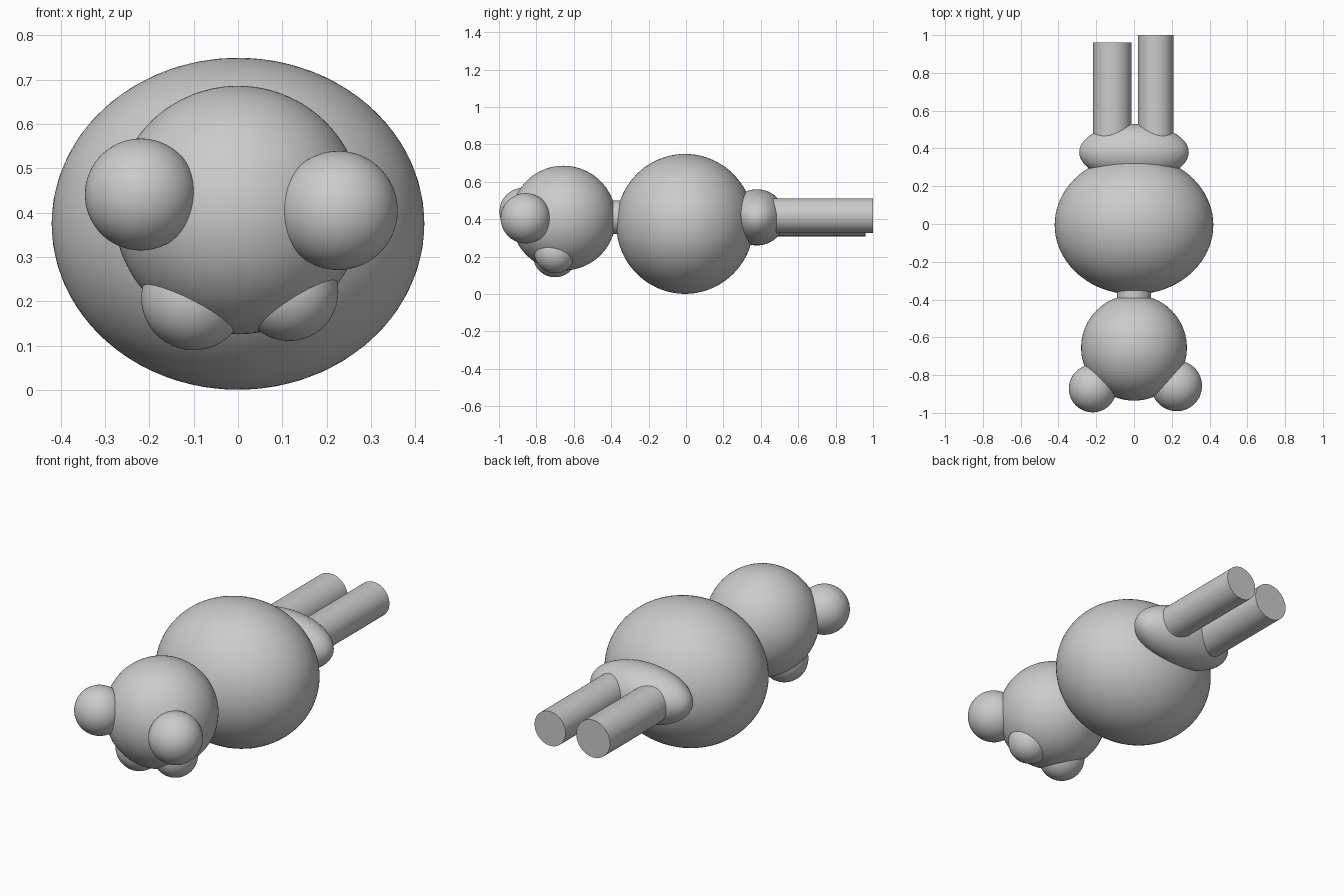
import bpy
import math

cube = bpy.data.objects.get("Cube")
if cube:
    bpy.data.objects.remove(cube, do_unlink=True)

grey = bpy.data.materials.new("plain grey")
grey.use_nodes = True
COLOUR = (0.6, 0.6, 0.6, 1)
grey.diffuse_color = COLOUR
grey.node_tree.nodes["Principled BSDF"].inputs["Base Color"].default_value = COLOUR


def finish(name):
    obj = bpy.context.object
    obj.name = name
    obj.data.materials.append(grey)
    bpy.ops.object.shade_smooth_by_angle(angle=math.radians(40))


def ball(name, centre, radii):
    bpy.ops.mesh.primitive_ico_sphere_add(subdivisions=5, radius=1, location=centre)
    bpy.context.object.scale = radii
    bpy.ops.object.transform_apply(location=False, rotation=False, scale=True)
    finish(name)


def rod(name, x, z, radius, y_start, y_end):
    """Round bar running front to back."""
    bpy.ops.mesh.primitive_cylinder_add(
        vertices=64, radius=radius, depth=y_end - y_start,
        location=(x, (y_start + y_end) / 2, z), rotation=(math.pi / 2, 0, 0))
    finish(name)


# Torso, neck and head
ball("body", (0, -0.005, 0.375), (0.42, 0.368, 0.374))
rod("neck", 0, 0.41, 0.09, -0.5, -0.25)
ball("head", (0, -0.655, 0.406), (0.28, 0.28, 0.28))

# Uneven pairs of balls on the head
ball("right_ear", (-0.219, -0.871, 0.441), (0.126,) * 3)
ball("left_ear", (0.226, -0.857, 0.405), (0.134,) * 3)
ball("right_cheek", (-0.1, -0.70, 0.208), (0.118,) * 3)
ball("left_cheek", (0.115, -0.70, 0.222), (0.111,) * 3)

# Hips and legs
ball("hips", (0, 0.38, 0.41), (0.29, 0.15, 0.15))
rod("right_leg", -0.115, 0.41, 0.101, 0.35, 0.96)
rod("left_leg", 0.115, 0.419, 0.093, 0.35, 1.0)
